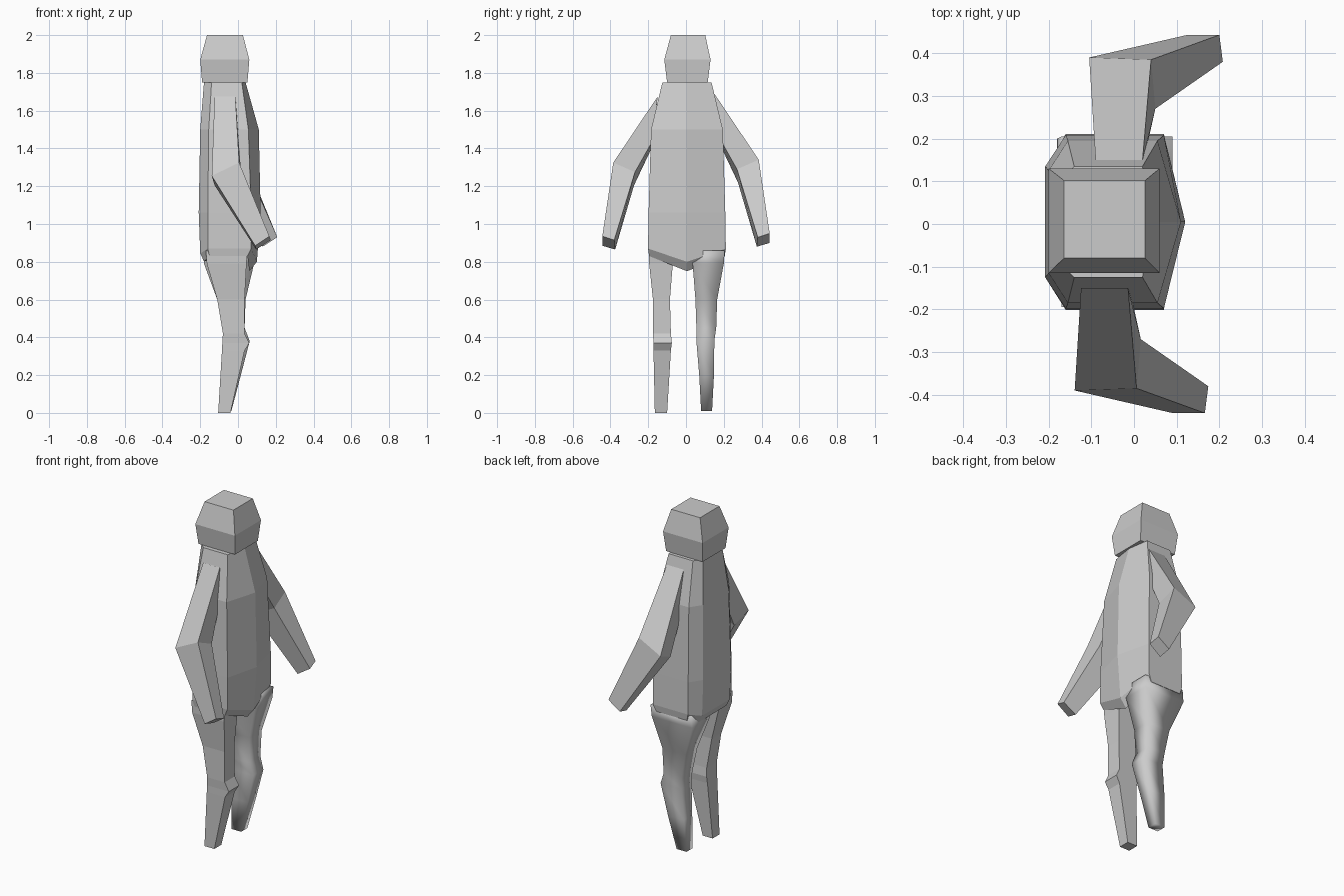
import bpy, bmesh

if "Cube" in bpy.data.objects:
    bpy.data.objects.remove(bpy.data.objects["Cube"])


def loft(name, rings, smooth=False):
    """Skin a list of equal-length vertex rings and cap both ends."""
    bm = bmesh.new()
    vs = [[bm.verts.new(p) for p in r] for r in rings]
    n = len(rings[0])
    for a, b in zip(vs, vs[1:]):
        for i in range(n):
            j = (i + 1) % n
            bm.faces.new((a[i], a[j], b[j], b[i]))
    bm.faces.new(vs[0])
    bm.faces.new(vs[-1])
    bmesh.ops.recalc_face_normals(bm, faces=bm.faces)
    me = bpy.data.meshes.new(name)
    bm.to_mesh(me)
    bm.free()
    for p in me.polygons:
        p.use_smooth = smooth
    ob = bpy.data.objects.new(name, me)
    bpy.context.collection.objects.link(ob)
    return ob


def box_ring(z, x0, x1, y0, y1):
    return [(x0, y0, z), (x1, y0, z), (x1, y1, z), (x0, y1, z)]


# Head: bulging block
loft("head", [box_ring(1.75, -.19, .05, -.10, .115),
              box_ring(1.87, -.20, .06, -.115, .13),
              box_ring(2.0, -.164, .026, -.08, .102)])


# Torso: ridged front, flat back with chamfered corners
def torso_ring(z, ridge, front, side_back, back, hw, hb, drop=0):
    pts = [(ridge, 0), (front, hw), (side_back, hw), (back, hb),
           (back, -hb), (side_back, -hw), (front, -hw)]
    return [(x, y + .005, z - drop * (1 - abs(y) / hw)) for x, y in pts]


loft("torso", [
    torso_ring(1.75, .04, .02, -.14, -.18, .13, .09),
    torso_ring(1.50, .11, .055, -.155, -.20, .19, .12),
    torso_ring(1.06, .12, .07, -.16, -.208, .203, .13),
    torso_ring(.87, .10, .07, -.16, -.20, .206, .13, .07),
    torso_ring(.83, .06, .05, -.15, -.18, .20, .13, .08)])

# Arms: square section, bent forward at the elbow
arm = [
    [(-.09, .15, 1.69), (.02, .15, 1.69), (.03, .18, 1.45), (-.09, .18, 1.42)],
    [(-.105, .39, 1.27), (.04, .385, 1.34), (.05, .27, 1.29), (-.09, .275, 1.22)],
    [(.125, .443, .90), (.20, .443, .95), (.208, .38, .93), (.13, .375, .88)]]
for name, side, dx, dz in (("left_arm", 1, 0, 0), ("right_arm", -1, -.034, -.015)):
    loft(name, [[(x + dx, side * y, z + dz) for x, y, z in r] for r in arm])

# Legs: tapered boxes with a protruding knee
loft("right_leg", [
    box_ring(.86, -.17, .05, -.195, -.06),
    box_ring(.79, -.165, .045, -.195, -.07),
    box_ring(.60, -.11, .035, -.175, -.085),
    box_ring(.42, -.08, .035, -.175, -.08),
    box_ring(.37, -.083, .06, -.172, -.075),
    box_ring(.33, -.085, .035, -.172, -.08),
    box_ring(0, -.105, -.04, -.165, -.10)])
loft("left_leg", [
    box_ring(.86, -.17, .09, .03, .205),
    box_ring(.79, -.18, .085, .035, .20),
    box_ring(.60, -.11, .04, .05, .165),
    box_ring(.45, -.08, .035, .055, .16),
    box_ring(.38, -.075, .062, .055, .15),
    box_ring(.20, -.09, .015, .07, .148),
    box_ring(.01, -.10, -.035, .08, .138)], smooth=True)
